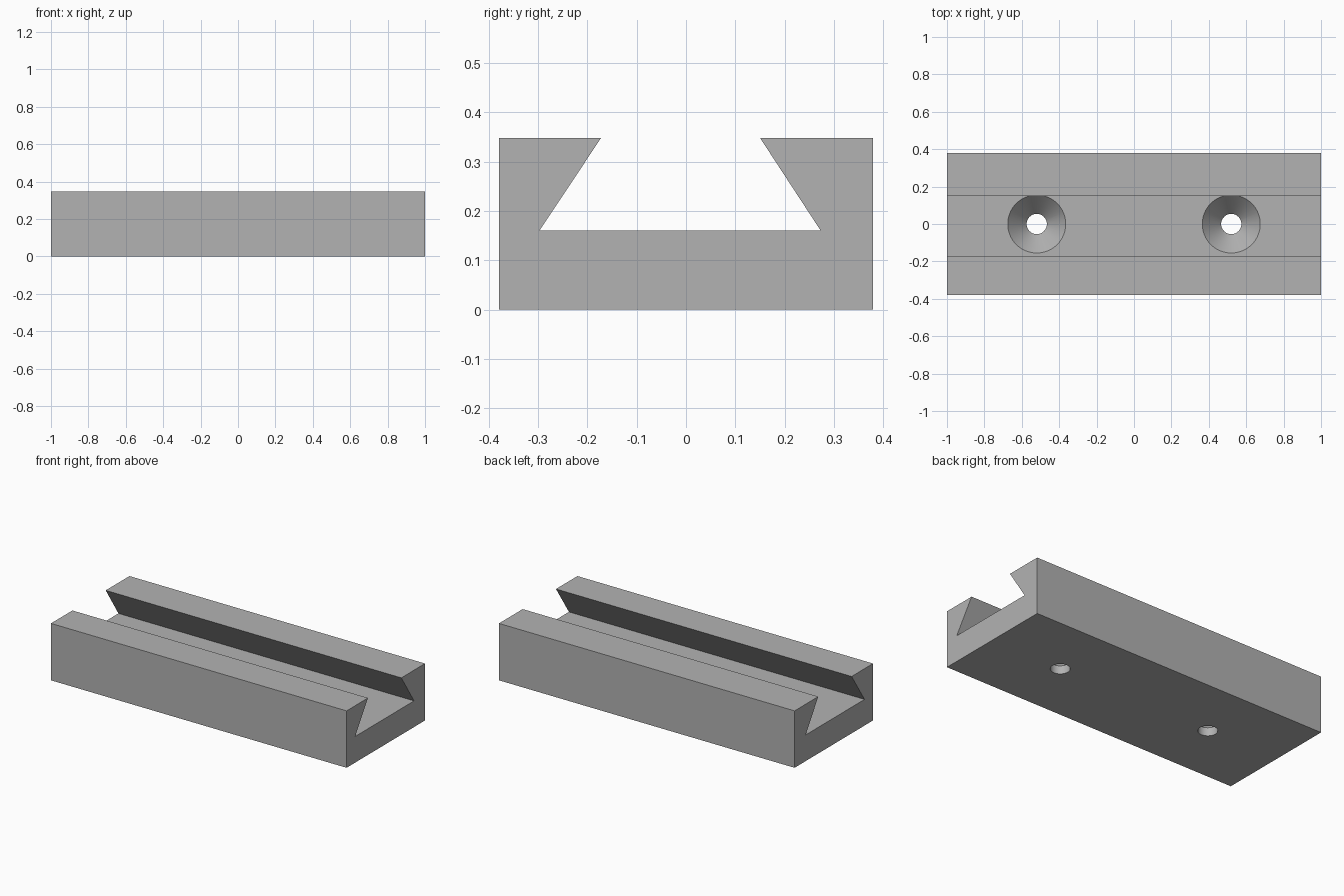
import bpy, bmesh, math
from mathutils import Vector

cube = bpy.data.objects.get("Cube")
if cube:
    bpy.data.objects.remove(cube, do_unlink=True)

# Single plain grey finish
grey = bpy.data.materials.new("plain_grey")
grey.use_nodes = True
colour = (0.448, 0.448, 0.448, 1)
grey.diffuse_color = colour
grey.node_tree.nodes["Principled BSDF"].inputs["Base Color"].default_value = colour


def make_object(name, bm):
    bmesh.ops.recalc_face_normals(bm, faces=bm.faces)
    mesh = bpy.data.meshes.new(name)
    bm.to_mesh(mesh)
    bm.free()
    mesh.materials.append(grey)
    obj = bpy.data.objects.new(name, mesh)
    bpy.context.collection.objects.link(obj)
    return obj


# Dovetail channel: end profile (y, z) extruded along x
HALF, SIDE, TOP, FLOOR = 1.0, 0.379, 0.348, 0.16
profile = [(-SIDE, 0), (SIDE, 0), (SIDE, TOP), (0.15, TOP), (0.273, FLOOR),
           (-0.297, FLOOR), (-0.172, TOP), (-SIDE, TOP)]
bm = bmesh.new()
end = bm.faces.new([bm.verts.new((-HALF, y, z)) for y, z in profile])
extruded = bmesh.ops.extrude_face_region(bm, geom=[end])["geom"]
bmesh.ops.translate(bm, vec=(2 * HALF, 0, 0),
                    verts=[v for v in extruded if isinstance(v, bmesh.types.BMVert)])
rail = make_object("dovetail_rail", bm)

# Countersunk screw holes: turned profile (radius, z), cut straight through
hole = [(0, -0.05), (0.054, -0.05), (0.054, 0.05), (0.155, FLOOR),
        (0.155, 0.2), (0, 0.2)]
bm = bmesh.new()
for x in (-0.52, 0.52):
    verts = [bm.verts.new((x + r, 0, z)) for r, z in hole]
    edges = [bm.edges.new(pair) for pair in zip(verts, verts[1:])]
    bmesh.ops.spin(bm, geom=verts + edges, cent=(x, 0, 0), axis=(0, 0, 1),
                   angle=math.tau, steps=64)
bmesh.ops.remove_doubles(bm, verts=bm.verts, dist=0.0005)
cutter = make_object("screw_hole_cutter", bm)
cutter.hide_render = True

cut = rail.modifiers.new("screw_holes", "BOOLEAN")
cut.operation = "DIFFERENCE"
cut.solver = "EXACT"
cut.object = cutter
bpy.ops.object.select_all(action="DESELECT")
bpy.context.view_layer.objects.active = rail
rail.select_set(True)
bpy.ops.object.modifier_apply(modifier=cut.name)
bpy.data.objects.remove(cutter, do_unlink=True)

# Smooth hole walls, sharp block edges
bpy.ops.object.shade_smooth_by_angle(angle=math.radians(25))
